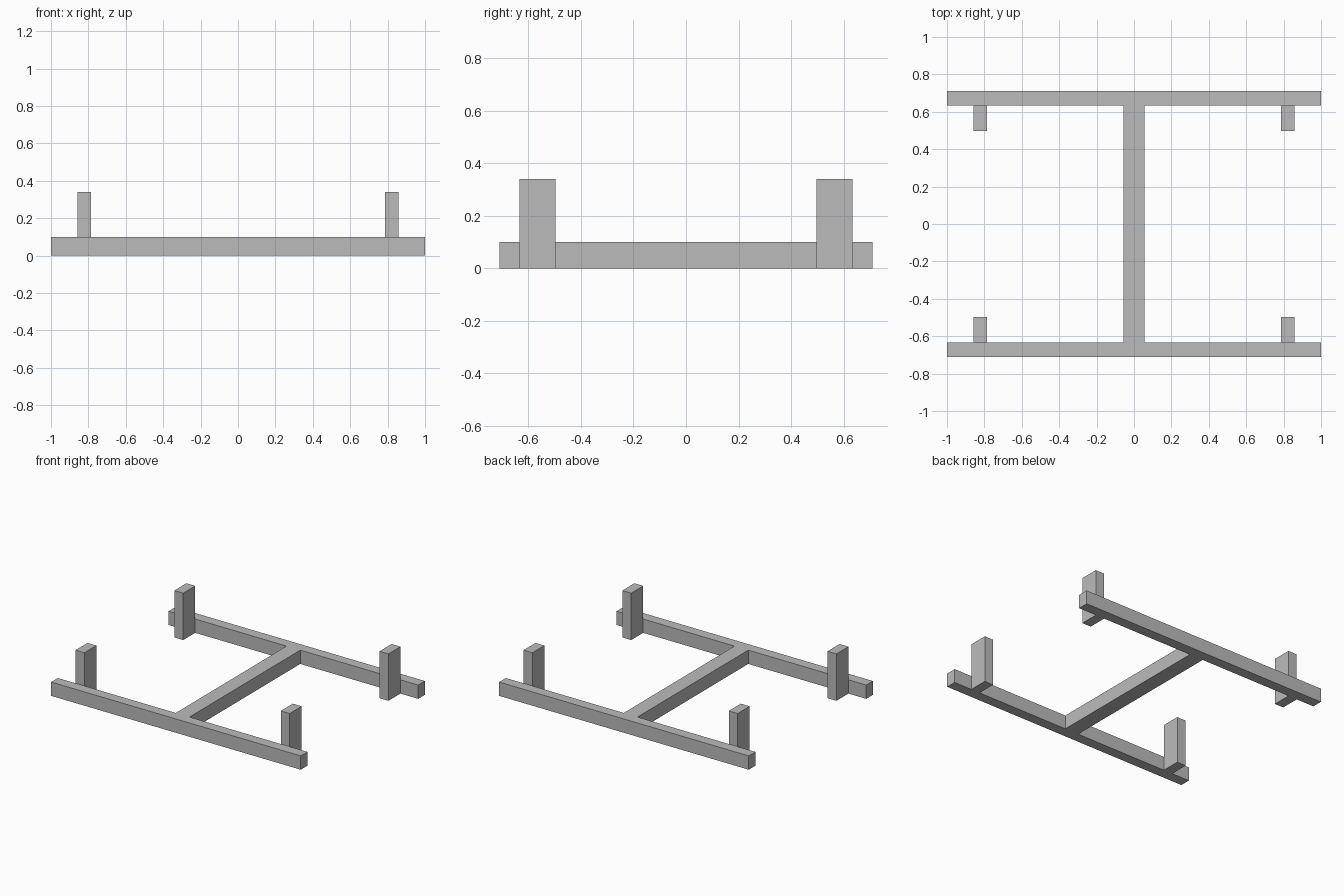
import bpy
import bmesh
from mathutils import Vector

cube = bpy.data.objects.get("Cube")
if cube:
    bpy.data.objects.remove(cube, do_unlink=True)

grey = bpy.data.materials.new("plain_grey")
grey.use_nodes = True
colour = (0.5, 0.5, 0.5, 1)
grey.diffuse_color = colour
grey.node_tree.nodes["Principled BSDF"].inputs["Base Color"].default_value = colour

RAIL_OUT, RAIL_IN = 0.71, 0.634
POST_IN = 0.497
BEAM_H, POST_H = 0.10, 0.34


def box(name, low, high):
    """Flat-faced block between two opposite corners."""
    low, high = Vector(low), Vector(high)
    bm = bmesh.new()
    bmesh.ops.create_cube(bm, size=1)
    bmesh.ops.scale(bm, vec=high - low, verts=bm.verts)
    bmesh.ops.translate(bm, vec=(low + high) / 2, verts=bm.verts)
    mesh = bpy.data.meshes.new(name)
    bm.to_mesh(mesh)
    bm.free()
    mesh.materials.append(grey)
    obj = bpy.data.objects.new(name, mesh)
    bpy.context.collection.objects.link(obj)
    return obj


# Central beam joining the two rails
box("centre_beam", (-0.055, -RAIL_IN, 0), (0.055, RAIL_IN, BEAM_H))

for end, sy in (("front", -1), ("back", 1)):
    # Long rail across the end
    y0, y1 = sorted((sy * RAIL_IN, sy * RAIL_OUT))
    box(end + "_rail", (-1, y0, 0), (1, y1, BEAM_H))

    # Upright posts against the inner face of the rail
    y0, y1 = sorted((sy * POST_IN, sy * RAIL_IN))
    for side, sx in (("right", -1), ("left", 1)):
        x0, x1 = sorted((sx * 0.787, sx * 0.858))
        box(f"{end}_{side}_post", (x0, y0, 0), (x1, y1, POST_H))
